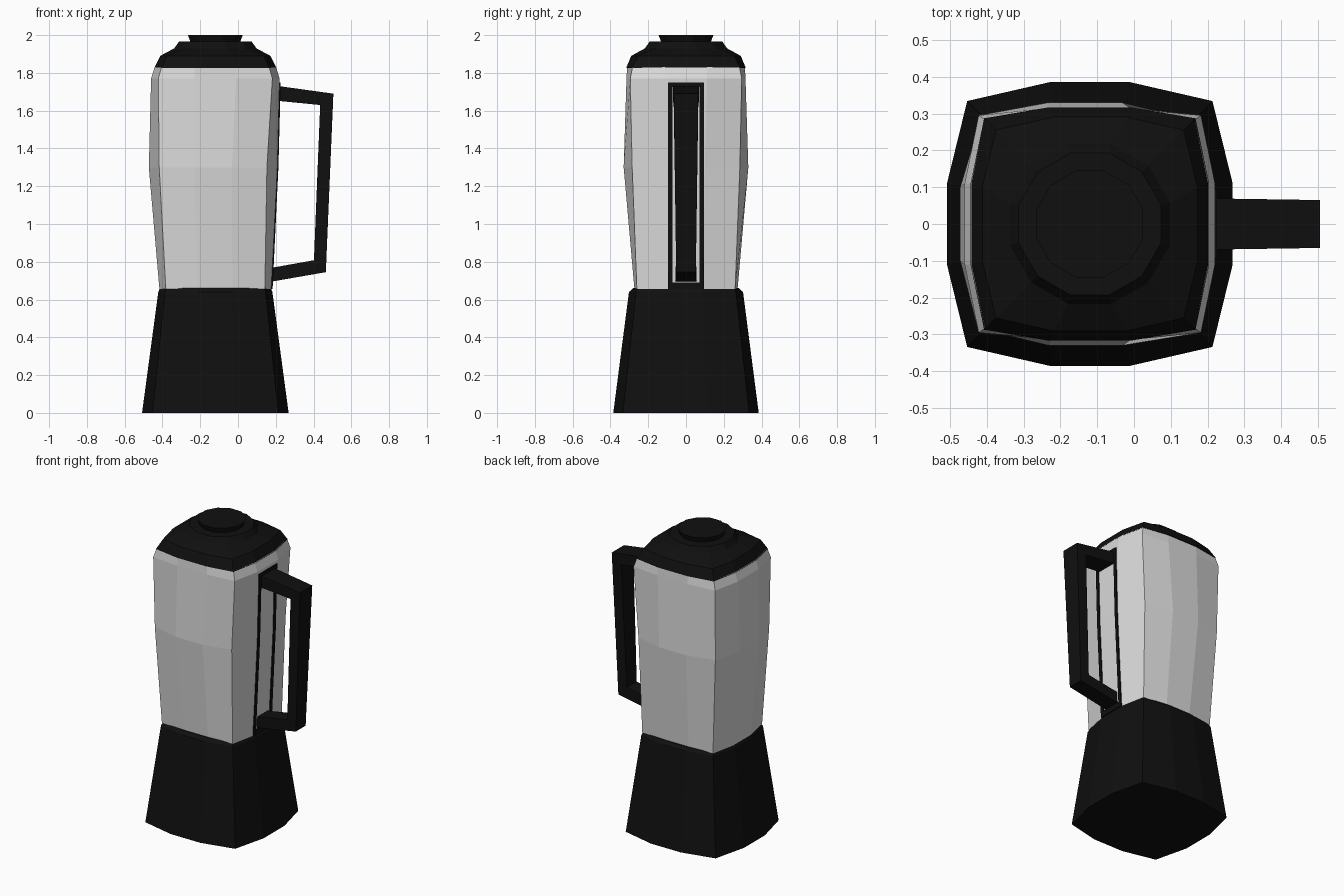
import bpy, math

if "Cube" in bpy.data.objects:
    bpy.data.objects.remove(bpy.data.objects["Cube"])

CX = -0.12  # centre of the body in x


def material(name, r, g, b):
    m = bpy.data.materials.new(name)
    m.diffuse_color = (r, g, b, 1)
    m.use_nodes = True
    m.node_tree.nodes["Principled BSDF"].inputs["Base Color"].default_value = m.diffuse_color
    return m


black = material("black plastic", 0.005, 0.005, 0.005)
grey = material("light grey jar", 0.70, 0.70, 0.70)


def loft(name, rings, mat):
    """Skin a list of equal-length point rings and cap both ends."""
    n = len(rings[0])
    verts = [p for r in rings for p in r]
    faces = [(i * n + j, i * n + (j + 1) % n, (i + 1) * n + (j + 1) % n, (i + 1) * n + j)
             for i in range(len(rings) - 1) for j in range(n)]
    faces.append(tuple(reversed(range(n))))
    faces.append(tuple(range(len(verts) - n, len(verts))))
    me = bpy.data.meshes.new(name)
    me.from_pydata(verts, [], faces)
    me.materials.append(mat)
    ob = bpy.data.objects.new(name, me)
    bpy.context.collection.objects.link(ob)
    return ob


def bulged(z, fx, fy, cx, cy, t, ox=CX):
    """Twelve-sided bulged square: flats at fx / fy, corners at cx, cy."""
    q = [(fx, -t), (fx, t), (cx, cy), (t, fy), (-t, fy), (-cx, cy),
         (-fx, t), (-fx, -t), (-cx, -cy), (-t, -fy), (t, -fy), (cx, -cy)]
    return [(ox + x, y, z) for x, y in q]


def circle(z, r):
    return [(CX + r * math.cos(a), r * math.sin(a), z)
            for a in (math.radians(30 * k - 15) for k in range(12))]


# Motor base
loft("base", [bulged(0, 0.388, 0.385, 0.333, 0.334, 0.11),
              bulged(0.64, 0.302, 0.302, 0.266, 0.264, 0.088),
              bulged(0.66, 0.294, 0.28, 0.258, 0.255, 0.085)], black)

# Jar, slightly swollen at mid height
loft("jar", [bulged(0.655, 0.296, 0.273, 0.262, 0.260, 0.09),
             bulged(1.30, 0.340, 0.330, 0.285, 0.285, 0.10, -0.132),
             bulged(1.77, 0.340, 0.315, 0.302, 0.295, 0.11),
             bulged(1.83, 0.322, 0.312, 0.285, 0.283, 0.11)], grey)

# Lid blending from the square jar into a round cap
loft("lid", [bulged(1.825, 0.324, 0.317, 0.287, 0.287, 0.11),
             bulged(1.89, 0.292, 0.290, 0.255, 0.255, 0.10),
             circle(1.93, 0.225), circle(1.965, 0.200)], black)
loft("lid_knob", [circle(1.96, 0.135), circle(2.0, 0.150)], black)

# Handle: outer x, z, inner x, z, half width
path = [(0.18, 1.735, 0.18, 1.655, 0.070), (0.505, 1.690, 0.435, 1.630, 0.065),
        (0.465, 0.745, 0.402, 0.808, 0.052), (0.16, 0.692, 0.16, 0.765, 0.055)]
loft("handle", [[(xo, -w, zo), (xi, -w, zi), (xi, w, zi), (xo, w, zo)]
                for xo, zo, xi, zi, w in path], black)


# Thin frame on the jar behind the handle
def plate(name, y0, y1, levels):
    loft(name, [[(x - 0.03, y0, z), (x + 0.006, y0, z), (x + 0.006, y1, z), (x - 0.03, y1, z)]
                for x, z in levels], black)


low, mid, high = (0.177, 0.655), (0.208, 1.30), (0.220, 1.75)
for side, s in (("front", -1), ("back", 1)):
    a, b = sorted((s * 0.072, s * 0.094))
    plate("handle_strip_" + side, a, b, [low, mid, high])
plate("handle_bar_top", -0.094, 0.094, [(0.219, 1.725), high])
plate("handle_bar_bottom", -0.094, 0.094, [low, (0.179, 0.69)])
